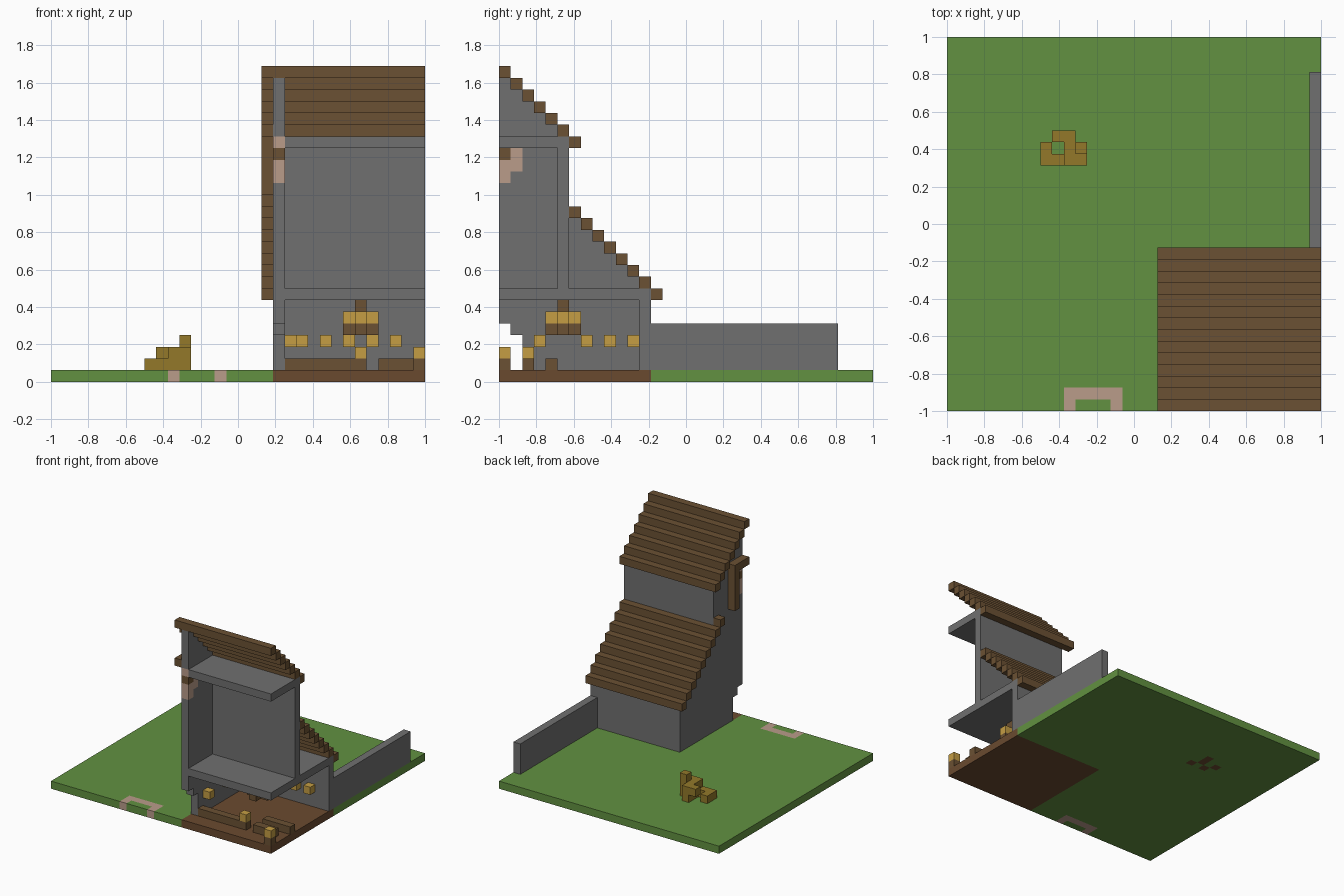
import bpy, bmesh
from itertools import product

cube = bpy.data.objects.get("Cube")
if cube:
    bpy.data.objects.remove(cube)

U = 1 / 16      # size of one block
N = 32          # blocks along each side of the plot


def material(name, rgb):
    lin = [((c / 255 + 0.055) / 1.055) ** 2.4 for c in rgb] + [1.0]
    m = bpy.data.materials.new(name)
    m.use_nodes = True
    m.diffuse_color = lin
    m.node_tree.nodes["Principled BSDF"].inputs["Base Color"].default_value = lin
    return m


GRASS = material("grass", (98, 145, 65))
EARTH = material("earth", (106, 74, 47))
WOOD = material("wood", (107, 81, 51))
STONE = material("stone", (112, 112, 112))
PINK = material("pink_clay", (186, 156, 138))
LAMP = material("lamp_gold", (197, 158, 68))
OCHRE = material("ochre", (147, 121, 42))


def finish(name, bm, mats):
    bmesh.ops.recalc_face_normals(bm, faces=bm.faces[:])
    mesh = bpy.data.meshes.new(name)
    bm.to_mesh(mesh)
    bm.free()
    for m in mats:
        mesh.materials.append(m)
    ob = bpy.data.objects.new(name, mesh)
    bpy.context.collection.objects.link(ob)
    return ob


def block(name, mat, x, y, z, sx=1, sy=1, sz=1):
    """Cuboid given by its low corner and size in blocks."""
    bm = bmesh.new()
    bmesh.ops.create_cube(bm, size=1)
    for v in bm.verts:
        v.co.x = (x + (v.co.x + 0.5) * sx) * U - 1
        v.co.y = (y + (v.co.y + 0.5) * sy) * U - 1
        v.co.z = (z + (v.co.z + 0.5) * sz) * U
    return finish(name, bm, [mat])


def voxels(name, cells):
    """Outer skin of a dictionary of block position -> material."""
    bm = bmesh.new()
    mats = list(dict.fromkeys(cells.values()))
    for c, mat in cells.items():
        for axis, side in product(range(3), (0, 1)):
            beside = list(c)
            beside[axis] += 2 * side - 1
            if tuple(beside) in cells:
                continue
            a, b = (axis + 1) % 3, (axis + 2) % 3
            ring = []
            for da, db in ((0, 0), (1, 0), (1, 1), (0, 1)):
                p = list(c)
                p[axis] += side
                p[a] += da
                p[b] += db
                ring.append(bm.verts.new((p[0] * U - 1, p[1] * U - 1, p[2] * U)))
            bm.faces.new(ring if side else ring[::-1]).material_index = mats.index(mat)
    bmesh.ops.remove_doubles(bm, verts=bm.verts[:], dist=U / 100)
    return finish(name, bm, mats)


# Ground: lawn, earth under the house, clay arch and dug marks
ground = {}
for x, y in product(range(N), range(N)):
    ground[x, y, 0] = EARTH if x >= 19 and y < 13 else GRASS
for x in range(10, 15):
    ground[x, 1, 0] = PINK
ground[10, 0, 0] = ground[14, 0, 0] = PINK
for x, y in ((11, 21), (10, 22), (10, 23), (9, 21), (8, 22)):
    ground[x, y, 0] = EARTH
voxels("ground", ground)

# Gable wall following both roof slopes, with a doorway and clay patches
gable = {}
for y in range(13):
    top = 26 - y if y < 6 else 20 - y
    for z in range(1, top):
        gable[19, y, z] = STONE
for y, head in ((0, 5), (1, 4)):
    for z in range(1, head):
        del gable[19, y, z]
for y, z in ((0, 17), (0, 18), (0, 20), (1, 18), (1, 19)):
    gable[19, y, z] = PINK
gable[19, 0, 19] = WOOD
voxels("gable_wall", gable)

# Other walls and floor slabs
block("lower_back_wall", STONE, 20, 12, 1, 12, 1, 7)
block("middle_floor", STONE, 20, 0, 7, 12, 12, 1)
block("upper_back_wall", STONE, 20, 5, 8, 12, 1, 13)
block("attic_floor", STONE, 20, 0, 20, 12, 5, 1)
block("garden_wall", STONE, 31, 13, 1, 1, 16, 4)

# Stepped roofs
for i in range(7):
    block("upper_roof_course", WOOD, 18, i, 26 - i, 14)
for i in range(8):
    block("lower_roof_course", WOOD, 18, 6 + i, 14 - i, 14)
block("roof_end_block", WOOD, 18, 5, 15)

# Hanging post and beam outside the gable
block("outer_beam", WOOD, 18, 0, 21, 1, 3, 1)
block("outer_post", WOOD, 18, 2, 16, 1, 1, 5)

# Benches
block("long_bench", WOOD, 20, 2, 1, 7)
block("short_bench", WOOD, 28, 2, 1, 3)
block("rear_bench", WOOD, 28, 4, 1, 4)
block("bench_stub", WOOD, 31, 0, 1)

# Lamps on the benches and walls
block("bench_lamp", LAMP, 26, 2, 2)
block("bench_lamp", LAMP, 31, 0, 2)
for x in range(21, 30, 2):
    block("back_wall_lamp", LAMP, x, 11, 3)
for y in (3, 7, 9):
    block("side_wall_lamp", LAMP, 20, y, 3)

# Chandelier: wooden cross with lamps on its arms
chandelier = {(26, 5, z): WOOD for z in (4, 5, 6)}
for dx, dy in ((1, 0), (-1, 0), (0, 1), (0, -1)):
    chandelier[26 + dx, 5 + dy, 4] = WOOD
    chandelier[26 + dx, 5 + dy, 5] = LAMP
voxels("chandelier", chandelier)

# Garden ornament winding upwards
heights = {(8, 22): 1, (8, 21): 1, (9, 21): 1, (10, 21): 2, (11, 21): 2,
           (10, 22): 2, (11, 22): 3, (10, 23): 2}
ornament = {(x, y, z): OCHRE for (x, y), h in heights.items() for z in range(1, h + 1)}
ornament[9, 23, 2] = OCHRE
voxels("garden_ornament", ornament)
